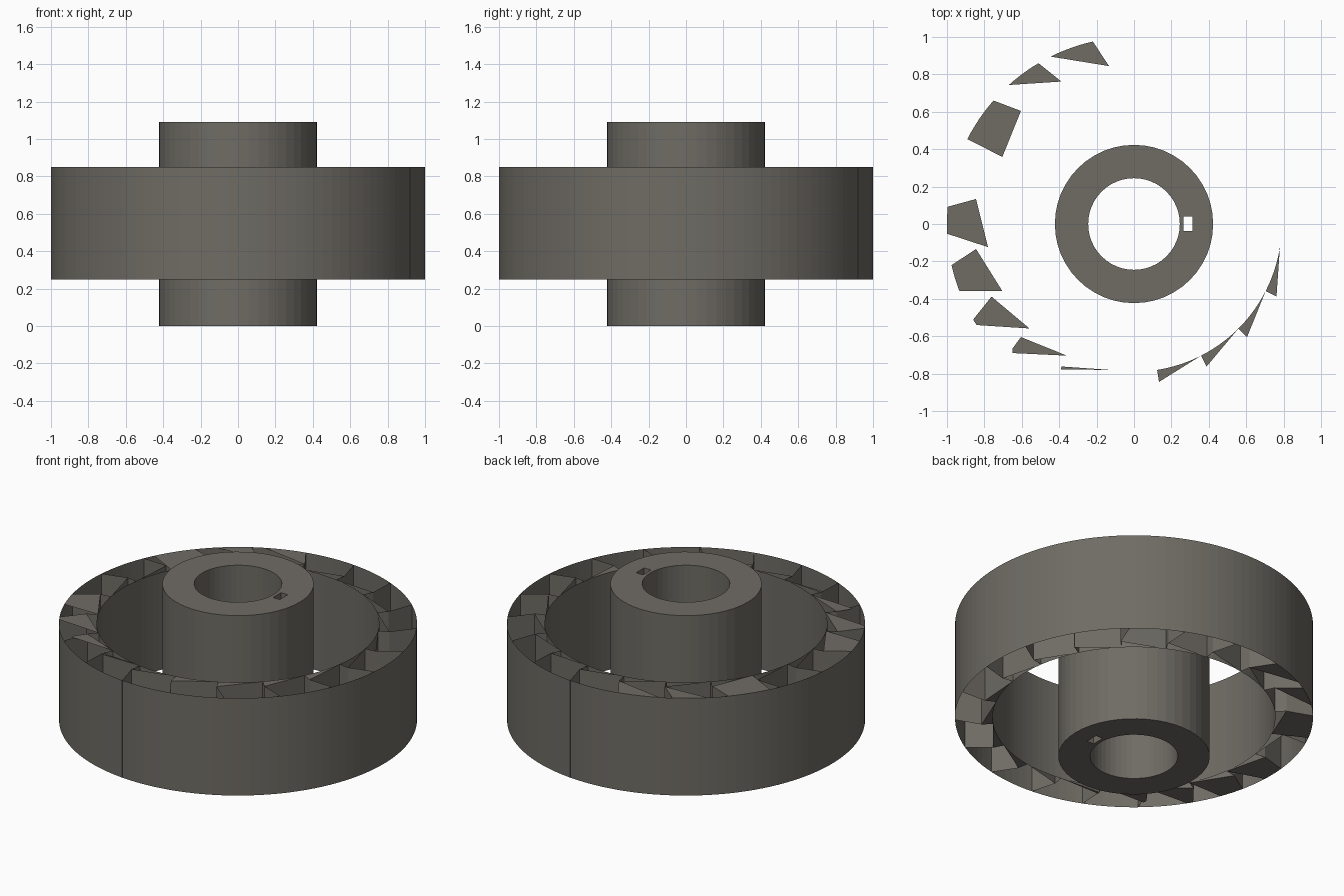
import bpy, bmesh
from math import radians, cos, sin

cube = bpy.data.objects.get("Cube")
if cube:
    bpy.data.objects.remove(cube)

metal = bpy.data.materials.new("warm_grey_metal")
colour = (0.16, 0.15, 0.13, 1)
metal.diffuse_color = colour
metal.use_nodes = True
metal.node_tree.nodes["Principled BSDF"].inputs["Base Color"].default_value = colour

COUNT, STEP = 20, 18
R_OUT, R_IN, R_TIP = 1.0, 0.79, 0.855
LOW, HIGH = 0.25, 0.85
LEAN = 3.7


def polar(r, a):
    return (r * cos(radians(a)), r * sin(radians(a)))


def arc(r, a, b, n=6):
    return [polar(r, a + (b - a) * i / n) for i in range(n + 1)]


def wall(bm, path, low, high):
    """Vertical sheet along a 2D path."""
    rows = [[bm.verts.new((x, y, z)) for x, y in path] for z in (low, high)]
    for i in range(len(path) - 1):
        bm.faces.new((rows[0][i], rows[0][i + 1], rows[1][i + 1], rows[1][i]))


def plate(bm, path, z, up):
    face = bm.faces.new([bm.verts.new((x, y, z)) for x, y in path])
    face.normal_update()
    if (face.normal.z > 0) != up:
        face.normal_flip()


def finish(bm, name):
    mesh = bpy.data.meshes.new(name)
    bm.to_mesh(mesh)
    bm.free()
    mesh.materials.append(metal)
    obj = bpy.data.objects.new(name, mesh)
    bpy.context.collection.objects.link(obj)
    return obj


# Thin outer and inner shells of the ring
for name, radius in (("outer_shell", R_OUT), ("inner_shell", R_IN)):
    bm = bmesh.new()
    path = arc(radius, 0, 360, 120)
    wall(bm, path if radius == R_OUT else path[::-1], LOW, HIGH)
    bmesh.ops.remove_doubles(bm, verts=bm.verts, dist=0.0001)
    finish(bm, name)

# Ratchet-shaped teeth with slanted blades between the shells
bm = bmesh.new()
for k in range(COUNT):
    a = 9 + k * STEP
    tip = polar(R_TIP, a)
    wall(bm, [polar(R_IN, a), tip, polar(R_IN, a + STEP)], LOW, HIGH)
    wall(bm, [tip, polar(R_OUT, a + LEAN)], LOW, HIGH)
finish(bm, "blades")

# Partial covers over some channels: start angle, end angle, reaches inner shell
covers = [(99, 116.5, False), (117, 132, False), (135, 153, True),
          (189, 201, True), (207, 212.7, True)]
bm = bmesh.new()
for z, up in ((HIGH, True), (LOW, False)):
    extra = [] if up else [(171, 183, True)]
    for a, end, inner in covers + extra:
        path = [polar(R_TIP, a)] + arc(R_OUT, a + LEAN, end)
        if inner:
            path.append(polar(R_IN, a + STEP))
        plate(bm, path, z, up)
    plate(bm, [polar(R_TIP, 225), polar(0.93, 225.7), polar(0.948, 226.7),
               polar(R_IN, 243)], z, up)
    plate(bm, [polar(R_TIP, 243), polar(0.87, 243.3), polar(R_IN, 261)], z, up)
    # Tooth ends
    for a in range(279, 334, STEP):
        plate(bm, [polar(R_TIP, a)] + arc(R_IN, a + STEP, a), z, up)
finish(bm, "channel_covers")

# Hub sleeve, spun from a closed rectangular profile
SIDES, TOP = 48, 1.09
bm = bmesh.new()
profile = [(0.245, 0), (0.423, 0), (0.423, TOP), (0.245, TOP)]
rings = [[bm.verts.new((*polar(r, 360 * i / SIDES), z)) for r, z in profile]
         for i in range(SIDES)]
for i in range(SIDES):
    a, b = rings[i], rings[(i + 1) % SIDES]
    for j in range(4):
        n = (j + 1) % 4
        bm.faces.new((a[j], b[j], b[n], a[n]))
bmesh.ops.recalc_face_normals(bm, faces=bm.faces)
hub = finish(bm, "hub")

# Square slot cut right through the hub
bm = bmesh.new()
bmesh.ops.create_cube(bm, size=1)
bmesh.ops.scale(bm, vec=(0.047, 0.078, 2), verts=bm.verts)
bmesh.ops.translate(bm, vec=(0.288, 0.002, 0.5), verts=bm.verts)
cutter = finish(bm, "slot_cutter")
cutter.hide_render = True
cutter.hide_viewport = True
cut = hub.modifiers.new("slot", "BOOLEAN")
cut.operation = "DIFFERENCE"
cut.solver = "EXACT"
cut.object = cutter
